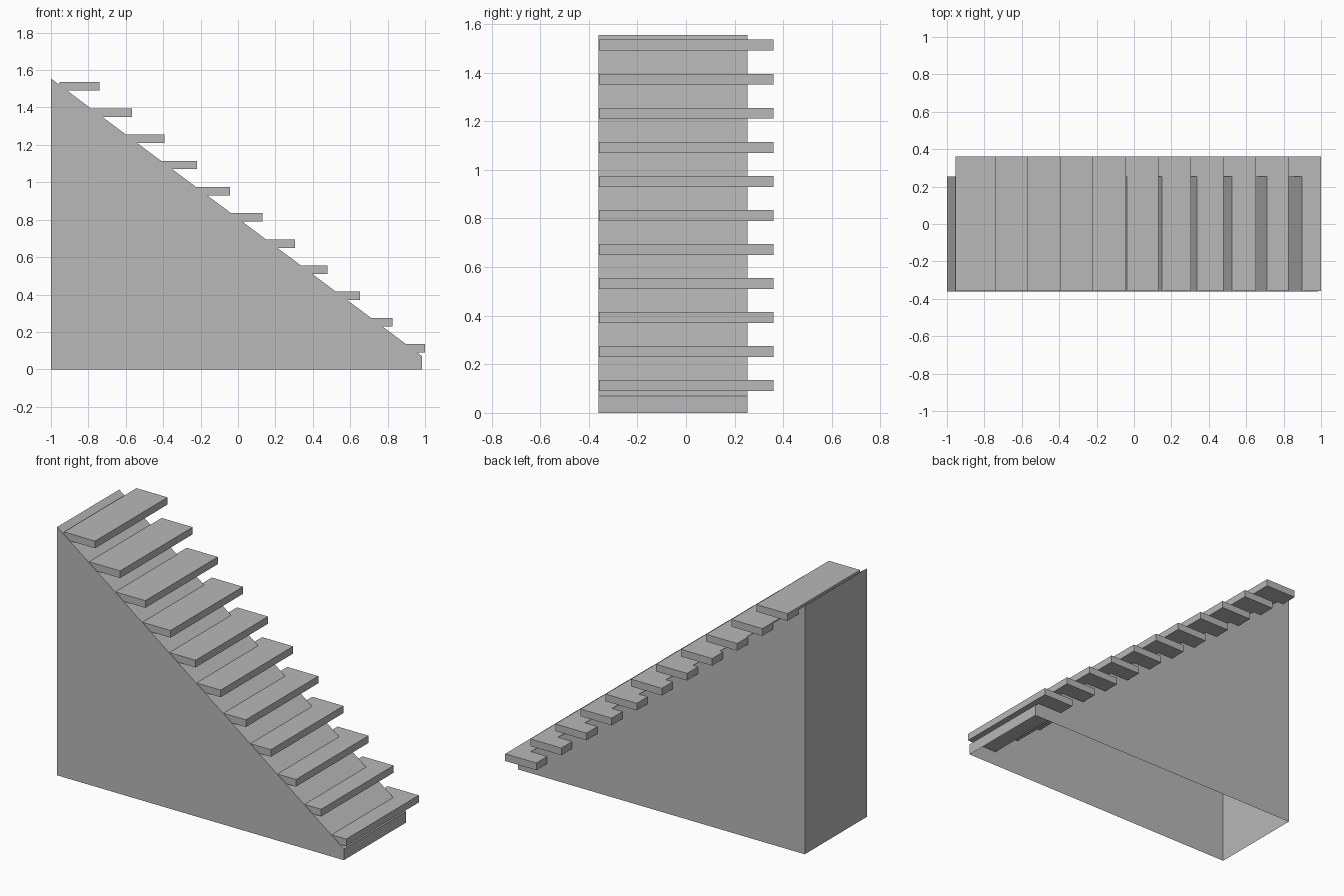
import bpy
import bmesh

old = bpy.data.objects.get("Cube")
if old:
    bpy.data.objects.remove(old, do_unlink=True)

# One plain grey for everything
grey = bpy.data.materials.new("plain_grey")
grey.use_nodes = True
colour = (0.48, 0.48, 0.48, 1)
grey.diffuse_color = colour
grey.node_tree.nodes["Principled BSDF"].inputs["Base Color"].default_value = colour


def add_object(name, bm):
    bmesh.ops.recalc_face_normals(bm, faces=bm.faces[:])
    mesh = bpy.data.meshes.new(name)
    bm.to_mesh(mesh)
    bm.free()
    mesh.materials.append(grey)
    obj = bpy.data.objects.new(name, mesh)
    bpy.context.collection.objects.link(obj)
    return obj


def prism(name, profile, y0, y1, open_bottom=False):
    """Extrude an (x, z) profile along y; the first edge is the bottom."""
    bm = bmesh.new()
    front = [bm.verts.new((x, y0, z)) for x, z in profile]
    back = [bm.verts.new((x, y1, z)) for x, z in profile]
    bm.faces.new(front)
    bm.faces.new(back[::-1])
    n = len(profile)
    for i in range(1 if open_bottom else 0, n):
        j = (i + 1) % n
        bm.faces.new((front[i], back[i], back[j], front[j]))
    return add_object(name, bm)


# Hollow sloping base, open underneath
prism("stair_base", [(-1, 0), (0.985, 0), (0.985, 0.07), (-1, 1.555)],
      -0.36, 0.253, open_bottom=True)

# Treads, overhanging the back of the base
STEPS, RUN, RISE = 11, 0.174, 0.14
WIDTH, THICK = 0.215, 0.045
for i in range(STEPS):
    right = 1 - i * RUN
    top = 0.135 + i * RISE
    left, low = right - WIDTH, top - THICK
    prism(f"tread_{i + 1}",
          [(left, low), (right, low), (right, top), (left, top)],
          -0.357, 0.36)
